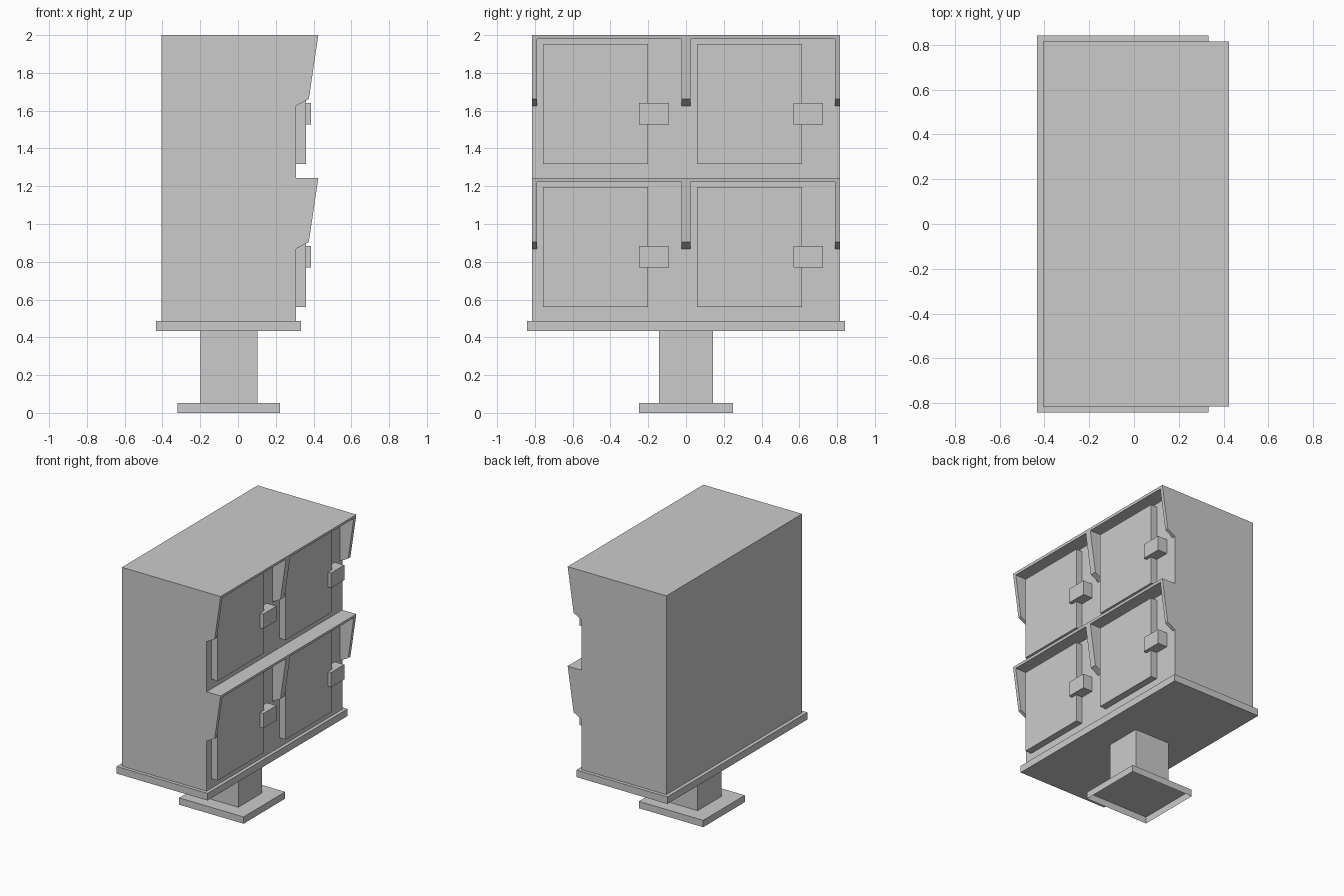
import bpy, bmesh

if "Cube" in bpy.data.objects:
    bpy.data.objects.remove(bpy.data.objects["Cube"])


def prism(name, profile, spans):
    """Extrude an xz profile along y once for each (y0, y1) span."""
    bm = bmesh.new()
    for y0, y1 in spans:
        face = bm.faces.new([bm.verts.new((x, y0, z)) for x, z in profile])
        ext = bmesh.ops.extrude_face_region(bm, geom=[face])["geom"]
        moved = [v for v in ext if isinstance(v, bmesh.types.BMVert)]
        bmesh.ops.translate(bm, verts=moved, vec=(0, y1 - y0, 0))
    bmesh.ops.recalc_face_normals(bm, faces=bm.faces)
    me = bpy.data.meshes.new(name)
    bm.to_mesh(me)
    bm.free()
    ob = bpy.data.objects.new(name, me)
    bpy.context.collection.objects.link(ob)
    return ob


def box(name, x, y, z):
    return prism(name, [(x[0], z[0]), (x[1], z[0]), (x[1], z[1]), (x[0], z[1])], [y])


# Pedestal: foot plate (open underneath), post and tray
foot = box("foot_plate", (-0.32, 0.222), (-0.25, 0.25), (0, 0.052))
bm = bmesh.new()
bm.from_mesh(foot.data)
bmesh.ops.delete(bm, geom=[f for f in bm.faces if f.calc_center_median().z < 0.001],
                 context='FACES_ONLY')
bm.to_mesh(foot.data)
bm.free()
box("post", (-0.198, 0.102), (-0.142, 0.142), (0.052, 0.433))
box("base_tray", (-0.433, 0.333), (-0.842, 0.842), (0.433, 0.487))

# Cabinet body
F = 0.307
W = 0.816
box("cabinet", (-0.406, F), (-W, W), (0.487, 2.0))

# Two rows, each with a hood and two doors with handles
for row, top in (("lower", 1.243), ("upper", 2.0)):
    prism(row + "_hood_roof",
          [(F, top - 0.02), (0.422, top - 0.02), (0.425, top), (F, top)], [(-W, W)])
    prism(row + "_hood_sides",
          [(F, top - 0.375), (0.375, top - 0.338), (0.422, top - 0.02), (F, top - 0.02)],
          [(-W, -0.79), (-0.025, 0.025), (0.79, W)])
    for side, y in (("left", -0.758), ("right", 0.058)):
        box(f"{row}_{side}_door", (F, 0.36), (y, y + 0.557), (top - 0.683, top - 0.047))
        box(f"{row}_{side}_handle", (F, 0.387), (y + 0.51, y + 0.667), (top - 0.473, top - 0.36))
